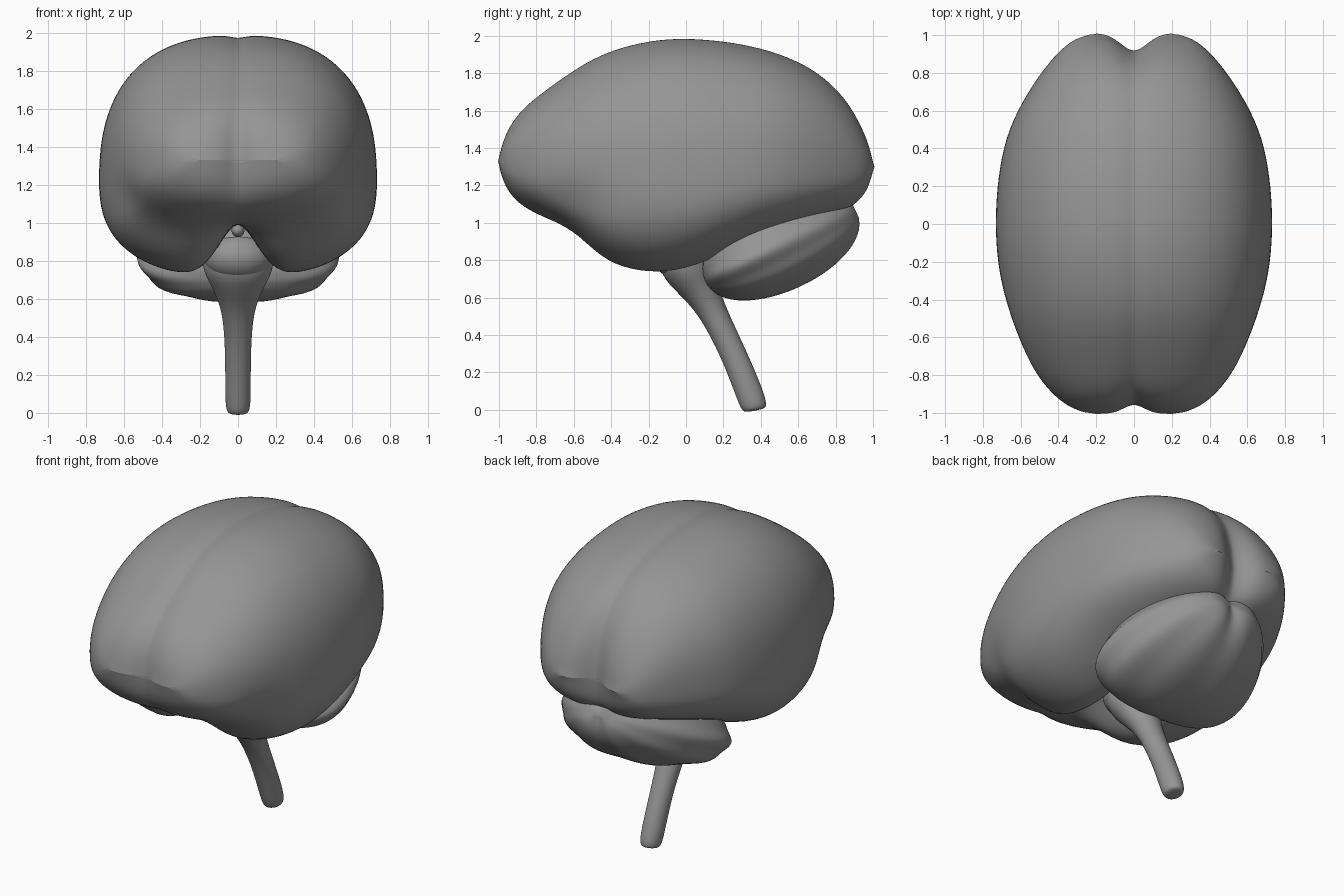
import bpy, bmesh
from math import sin, cos, pi, exp, copysign
from mathutils import Vector

cube = bpy.data.objects.get("Cube")
if cube:
    bpy.data.objects.remove(cube)

grey = bpy.data.materials.new("soft grey")
grey.use_nodes = True
grey.diffuse_color = (0.3, 0.3, 0.3, 1)
grey.node_tree.nodes["Principled BSDF"].inputs["Base Color"].default_value = (0.3, 0.3, 0.3, 1)


def bump(d, width):
    return exp(-(d / width) ** 2)


def power(v, e):
    return copysign(abs(v) ** e, v)


def loft(name, rings, closed, mirror=False, levels=2):
    """Skin a list of point rings, smooth it and return the object."""
    bm = bmesh.new()
    rows = [[bm.verts.new(p) for p in ring] for ring in rings]
    count = len(rows[0])
    for a, b in zip(rows, rows[1:]):
        for i in range(count if closed else count - 1):
            j = (i + 1) % count
            bm.faces.new((a[i], a[j], b[j], b[i]))
    if closed:
        bm.faces.new(rows[0])
        bm.faces.new(rows[-1])
    bmesh.ops.remove_doubles(bm, verts=bm.verts, dist=0.0005)
    bmesh.ops.recalc_face_normals(bm, faces=bm.faces)
    # make sure the skin faces away from the middle
    centre = sum((v.co for v in bm.verts), Vector()) / len(bm.verts)
    if sum((f.calc_center_median() - centre).dot(f.normal) * f.calc_area() for f in bm.faces) < 0:
        bmesh.ops.reverse_faces(bm, faces=bm.faces)
    mesh = bpy.data.meshes.new(name)
    bm.to_mesh(mesh)
    bm.free()
    mesh.materials.append(grey)
    mesh.shade_smooth()
    obj = bpy.data.objects.new(name, mesh)
    bpy.context.collection.objects.link(obj)
    if mirror:
        mod = obj.modifiers.new("mirror", "MIRROR")
        mod.use_clip = True
    smooth = obj.modifiers.new("smooth", "SUBSURF")
    smooth.levels = smooth.render_levels = levels


# Cerebrum stations: y, half width, top, bottom, height of widest line
stations = [
    (-1.005, .22, 1.33, 1.33, 1.33), (-.985, .32, 1.45, 1.21, 1.32),
    (-.91, .43, 1.59, 1.1, 1.3), (-.77, .54, 1.7, 1.03, 1.28),
    (-.6, .62, 1.82, .95, 1.26), (-.46, .67, 1.9, .79, 1.24),
    (-.3, .71, 1.955, .72, 1.22), (-.1, .735, 1.99, .705, 1.22),
    (.1, .735, 1.985, .765, 1.22), (.3, .715, 1.96, .87, 1.24),
    (.5, .67, 1.91, .945, 1.27), (.7, .565, 1.82, 1.01, 1.29),
    (.86, .45, 1.68, 1.06, 1.3), (.95, .36, 1.52, 1.12, 1.3),
    (.99, .29, 1.41, 1.2, 1.3), (1.01, .21, 1.3, 1.3, 1.3)]


def cerebrum_point(station, t):
    y, w, top, low, mid = station
    a = pi / 2 * sin(pi / 2 * t)
    upper = a > 0
    x = w * power(max(cos(a), 0), .8 if upper else .77)
    if abs(t) == 1:
        x = 0
    s = power(sin(a), .83 if upper else .77)
    z = mid + s * (top - mid if upper else mid - low)
    if upper:
        z -= .014 * bump(x, .05) * s
    else:
        # open the gap between the lobes underneath
        z -= s * max(0, .99 - low) * bump(x, .14)
    # groove at both ends and the side fissure
    pull = .045 * bump(x, .08) if y < 0 else .085 * bump(x, .1)
    x -= .05 * bump(y + .57, .12) * bump(z - 1.13, .1) * (x / w)
    return (x, y * (1 - pull * abs(y) ** 6), z)


steps = 28
loft("cerebrum", [[cerebrum_point(s, 1 - 2 * i / steps) for i in range(steps + 1)]
                  for s in stations], closed=False, mirror=True)

# Cerebellum: tilted ellipsoid, wider and swept forward at the sides, with fanning folds
axis = Vector((0, .905, .425))
across = Vector((0, -.425, .905))
middle = Vector((0, .515, .885))


def cerebellum_point(u, v):
    fold = 1 + .025 * cos(10 * v) * sin(u)
    side = .52 * sin(u) ** .9 * cos(v) * fold * (1 + .14 * cos(u))
    lift = .25 * sin(u) ** .9 * sin(v) * fold
    notch = .05 * bump(side, .06) * max(0, -cos(u))
    sweep = .09 * (side / .52) ** 2
    return middle + axis * (-.46 * cos(u) - notch - sweep) + across * lift + Vector((side, 0, 0))


loft("cerebellum", [[cerebellum_point(pi * (.02 + .96 * i / 16), 2 * pi * j / 48) for j in range(48)]
                    for i in range(17)], closed=True, levels=1)

# Brainstem: y, z, half width, half depth from the foot upwards
stem = [(.37, -.005, .045, .05), (.365, .01, .064, .07), (.34, .09, .069, .075),
        (.255, .3, .068, .07), (.155, .5, .079, .075), (.095, .6, .11, .095),
        (.04, .68, .15, .12), (0, .77, .2, .15), (0, .9, .18, .13), (0, 1.05, .08, .08)]
loft("brainstem", [[(w * cos(pi * k / 8), y + d * sin(pi * k / 8), z + .2 * d * sin(pi * k / 8))
                    for k in range(16)] for y, z, w, d in stem], closed=True)


# Rounded swelling at the front of the stem, with the small stalk above
def ball(name, centre, size):
    rings = []
    for i in range(13):
        u = pi * (.02 + .96 * i / 12)
        rings.append([(centre[0] + size[0] * sin(u) * cos(pi * k / 8),
                       centre[1] + size[1] * sin(u) * sin(pi * k / 8),
                       centre[2] - size[2] * cos(u)) for k in range(16)])
    loft(name, rings, closed=True, levels=1)


ball("pons", (0, -.02, .82), (.19, .16, .13))
ball("stalk", (0, -.17, .96), (.035, .05, .035))
